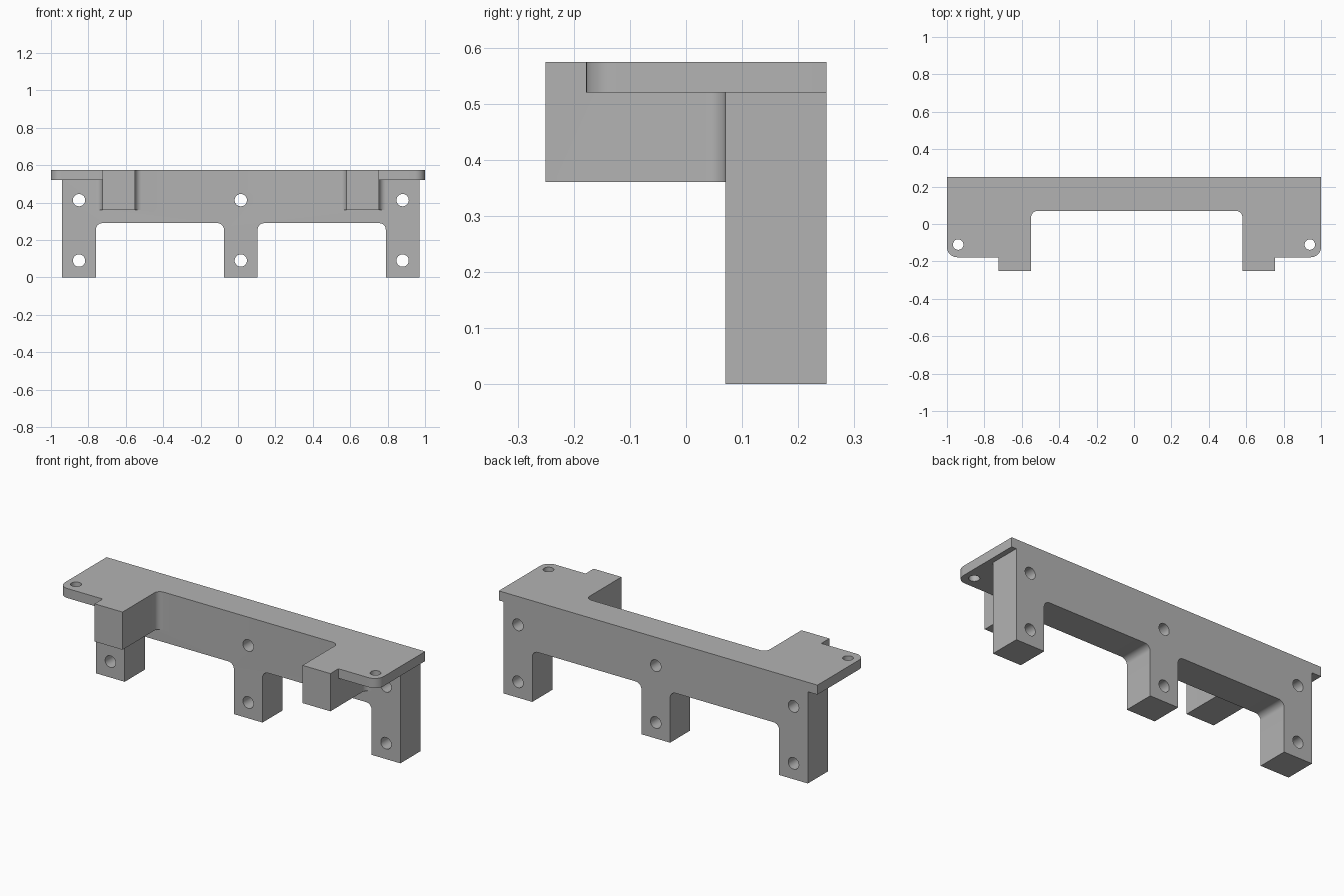
import bpy, bmesh, math
from mathutils import Vector, Matrix

cube = bpy.data.objects.get("Cube")
if cube:
    bpy.data.objects.remove(cube, do_unlink=True)

GREY = (0.45, 0.45, 0.45, 1)
metal = bpy.data.materials.new("plain grey")
metal.use_nodes = True
metal.diffuse_color = GREY
metal.node_tree.nodes["Principled BSDF"].inputs["Base Color"].default_value = GREY


def rounded(points, steps=8):
    """Turn (u, v, radius) right-angle corners into an outline with fillets."""
    outline = []
    for i, (u, v, r) in enumerate(points):
        p = Vector((u, v))
        if not r:
            outline.append(p)
            continue
        a = (Vector(points[i - 1][:2]) - p).normalized() * r
        b = (Vector(points[(i + 1) % len(points)][:2]) - p).normalized() * r
        for k in range(steps + 1):
            t = k / steps * math.pi / 2
            outline.append(p + a * (1 - math.sin(t)) + b * (1 - math.cos(t)))
    return outline


def extrude(name, points, low, high, upright=False):
    """Extrude an outline along z, or along y when upright."""
    bm = bmesh.new()
    place = (lambda p, d: (p.x, d, p.y)) if upright else (lambda p, d: (p.x, p.y, d))
    face = bm.faces.new([bm.verts.new(place(p, low)) for p in rounded(points)])
    top = bmesh.ops.extrude_face_region(bm, geom=[face])["geom"]
    shift = (0, high - low, 0) if upright else (0, 0, high - low)
    bmesh.ops.translate(bm, vec=shift, verts=[g for g in top if isinstance(g, bmesh.types.BMVert)])
    bmesh.ops.recalc_face_normals(bm, faces=bm.faces)
    return finish(name, bm)


def finish(name, bm):
    mesh = bpy.data.meshes.new(name)
    bm.to_mesh(mesh)
    bm.free()
    mesh.materials.append(metal)
    ob = bpy.data.objects.new(name, mesh)
    bpy.context.collection.objects.link(ob)
    return ob


def drill(name, centre, radius, upright):
    bm = bmesh.new()
    turn = Matrix.Rotation(math.pi / 2, 4, 'X') if upright else Matrix()
    bmesh.ops.create_cone(bm, cap_ends=True, segments=32, radius1=radius, radius2=radius,
                          depth=0.6, matrix=Matrix.Translation(centre) @ turn)
    return finish(name, bm)


def combine(target, tool, operation):
    mod = target.modifiers.new(operation, 'BOOLEAN')
    mod.object, mod.operation, mod.solver = tool, operation, 'EXACT'
    bpy.context.view_layer.objects.active = target
    bpy.ops.object.modifier_apply(modifier=mod.name)
    bpy.data.objects.remove(tool, do_unlink=True)


BACK, FACE, TIP, EDGE = 0.25, 0.07, -0.25, -0.178   # depths along y
TOP, SHELF, BLOCK, ARCH = 0.574, 0.52, 0.36, 0.29   # heights along z
MID, HALF = 0.015, 0.09                             # middle leg centre, half width
LEGS = (MID - 0.865, MID, MID + 0.865)
IN_L, IN_R, OUT_L, OUT_R = -0.55, 0.58, -0.725, 0.755
R = 0.035

# back wall with three legs and two rounded arches
wall = [(LEGS[0] - HALF, SHELF, 0), (LEGS[0] - HALF, 0, 0)]
for a, b in zip(LEGS, LEGS[1:]):
    wall += [(a + HALF, 0, 0), (a + HALF, ARCH, R), (b - HALF, ARCH, R), (b - HALF, 0, 0)]
wall += [(LEGS[2] + HALF, 0, 0), (LEGS[2] + HALF, SHELF, 0)]
bracket = extrude("mounting_bracket", wall, FACE, BACK, upright=True)

# top shelf with rounded ears and forward stubs
shelf = [(-1, BACK, 0), (-1, EDGE, 0.055), (OUT_L, EDGE, 0), (OUT_L, TIP, 0),
         (IN_L, TIP, 0), (IN_L, FACE, R), (IN_R, FACE, R), (IN_R, TIP, 0),
         (OUT_R, TIP, 0), (OUT_R, EDGE, 0), (1, EDGE, 0.055), (1, BACK, 0)]
combine(bracket, extrude("top_shelf", shelf, SHELF, TOP), 'UNION')

# support blocks under the shelf, filleted into the wall
for x0, x1 in ((OUT_L, IN_L), (IN_R, OUT_R)):
    block = [(x0, TIP, 0), (x1, TIP, 0), (x1, FACE, R), (x1 + R, FACE, 0),
             (x1 + R, FACE + 0.05, 0), (x0 - R, FACE + 0.05, 0), (x0 - R, FACE, 0), (x0, FACE, R)]
    combine(bracket, extrude("support_block", block, BLOCK, SHELF), 'UNION')

# bolt holes through the wall and the ears
for x in LEGS:
    for z in (0.09, 0.413):
        if z < ARCH or x == MID:
            combine(bracket, drill("hole_cutter", (x, 0.3, z), 0.033, True), 'DIFFERENCE')
        else:
            combine(bracket, drill("hole_cutter", (x, 0.3, z), 0.033, True), 'DIFFERENCE')
for x in (-0.94, 0.94):
    combine(bracket, drill("hole_cutter", (x, -0.11, TOP), 0.028, False), 'DIFFERENCE')

# tidy edges and shading
bm = bmesh.new()
bm.from_mesh(bracket.data)
bmesh.ops.remove_doubles(bm, verts=bm.verts, dist=0.0002)
bmesh.ops.dissolve_limit(bm, angle_limit=0.01, verts=bm.verts, edges=bm.edges)
bm.to_mesh(bracket.data)
bm.free()
bpy.ops.object.select_all(action='DESELECT')
bracket.select_set(True)
bpy.context.view_layer.objects.active = bracket
bpy.ops.object.shade_smooth_by_angle(angle=math.radians(30))
